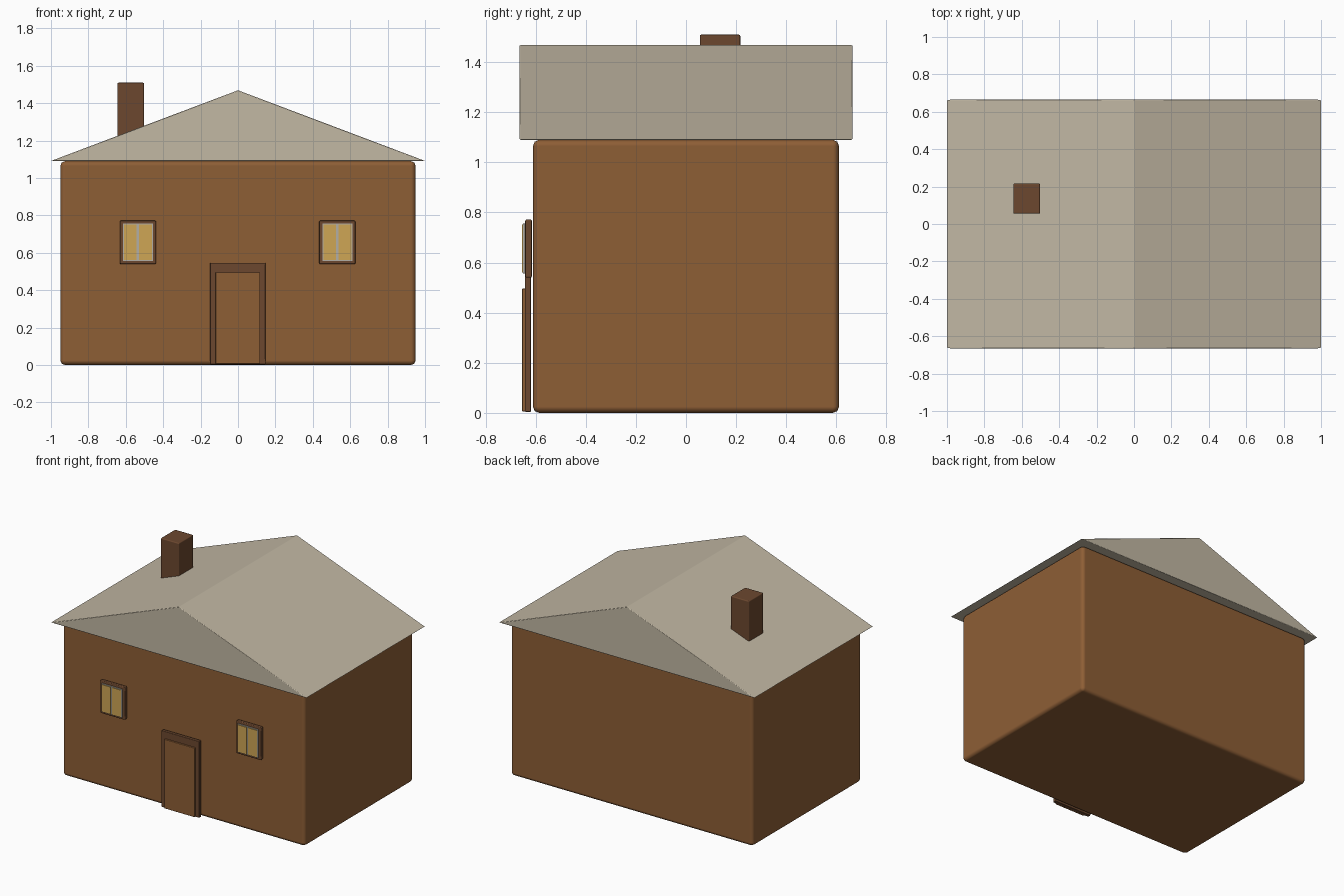
import bpy, bmesh, math

if "Cube" in bpy.data.objects:
    bpy.data.objects.remove(bpy.data.objects["Cube"])


def material(name, rgb):
    m = bpy.data.materials.new(name)
    m.diffuse_color = (*rgb, 1)
    m.use_nodes = True
    m.node_tree.nodes["Principled BSDF"].inputs["Base Color"].default_value = m.diffuse_color
    return m


WALL = material("wall brown", (0.27, 0.112, 0.036))
TRIM = material("dark brown trim", (0.15, 0.064, 0.028))
ROOF = material("roof beige", (0.54, 0.48, 0.37))
GLASS = material("warm yellow glass", (0.62, 0.38, 0.09))
GREY = material("window bar grey", (0.45, 0.43, 0.38))


def finish(bm, name, mat, bevel, segments=2):
    """Turn a bmesh into an object with softened edges."""
    bmesh.ops.recalc_face_normals(bm, faces=bm.faces)
    for f in bm.faces:
        f.smooth = bevel > 0
    me = bpy.data.meshes.new(name)
    bm.to_mesh(me)
    bm.free()
    me.materials.append(mat)
    ob = bpy.data.objects.new(name, me)
    bpy.context.collection.objects.link(ob)
    if bevel:
        b = ob.modifiers.new("soft edges", 'BEVEL')
        b.width, b.segments = bevel, segments
        b.limit_method, b.angle_limit = 'ANGLE', math.radians(30)
        b.harden_normals = True
    return ob


def box(name, mat, x, y, z, bevel=0.0, segments=2):
    """Box from (min, max) ranges on each axis."""
    bm = bmesh.new()
    bmesh.ops.create_cube(bm, size=1)
    for v in bm.verts:
        v.co = [r[0] if c < 0 else r[1] for c, r in zip(v.co, (x, y, z))]
    return finish(bm, name, mat, bevel, segments)


# Main body
box("walls", WALL, (-0.95, 0.95), (-0.611, 0.611), (0, 1.09), 0.025)

# Gabled roof: triangle profile extruded front to back
bm = bmesh.new()
tri = bm.faces.new([bm.verts.new((x, -0.665, z))
                    for x, z in ((-1.003, 1.09), (1.003, 1.09), (0, 1.469))])
ext = bmesh.ops.extrude_face_region(bm, geom=[tri], use_keep_orig=True)
for v in ext["geom"]:
    if isinstance(v, bmesh.types.BMVert):
        v.co.y = 0.665
finish(bm, "roof", ROOF, 0.004, 1)

# Chimney
box("chimney", TRIM, (-0.645, -0.502), (0.055, 0.217), (1.08, 1.51), 0.007)

# Door frame and door
box("door_frame", TRIM, (-0.15, 0.147), (-0.643, -0.619), (0.004, 0.546), 0.004)
box("door", WALL, (-0.12, 0.118), (-0.655, -0.641), (0.006, 0.496), 0.003)

# Windows: frame, grey bar plate and two panes each
for side, cx in (("left", -0.535), ("right", 0.531)):
    box(side + "_window_frame", TRIM, (cx - 0.097, cx + 0.097),
        (-0.642, -0.615), (0.54, 0.772), 0.006)
    box(side + "_window_bars", GREY, (cx - 0.08, cx + 0.08),
        (-0.65, -0.641), (0.556, 0.756))
    for pane, px in (("a", cx - 0.041), ("b", cx + 0.041)):
        box(f"{side}_pane_{pane}", GLASS, (px - 0.034, px + 0.034),
            (-0.655, -0.648), (0.561, 0.752))
